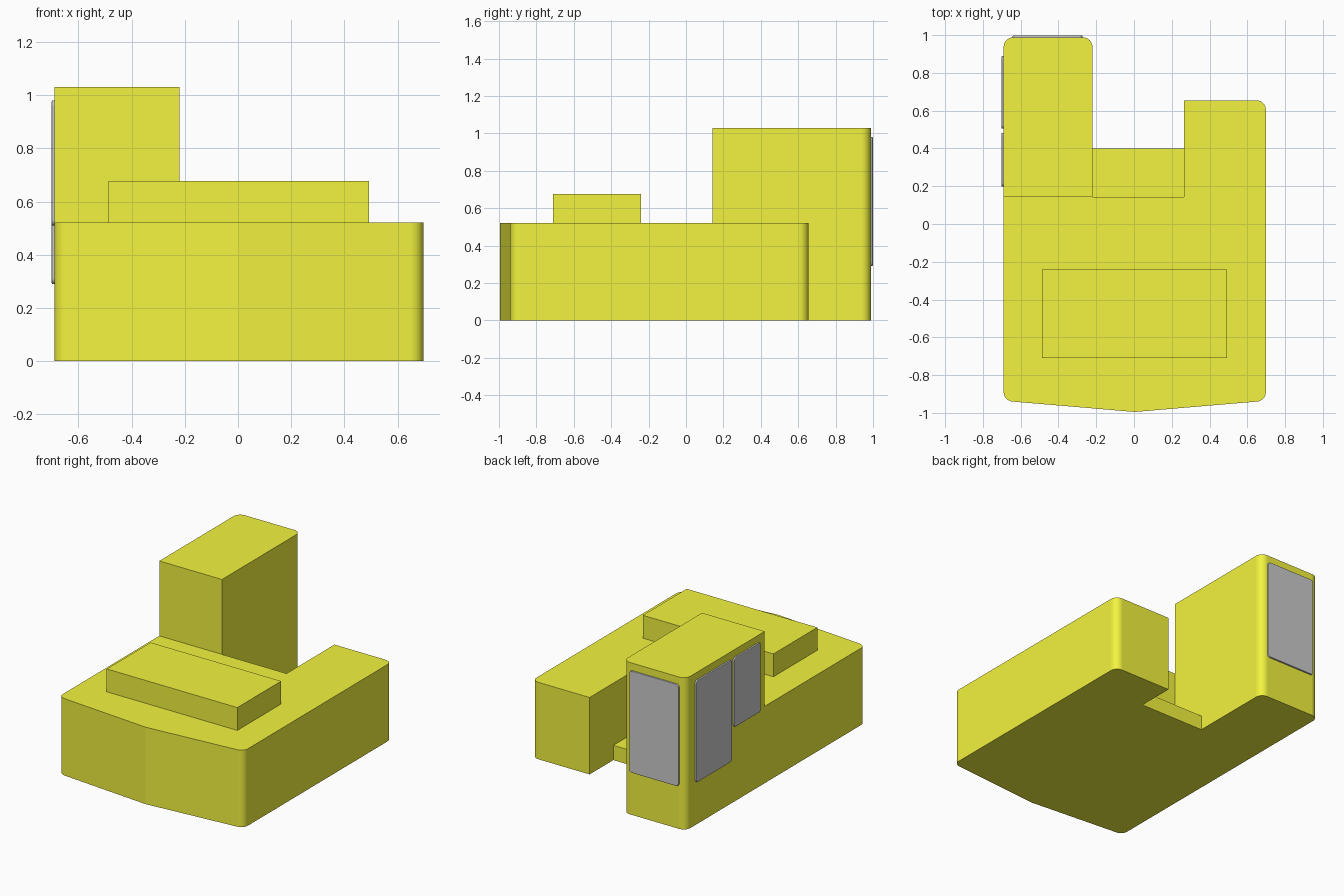
import bpy, bmesh
from math import radians, sin, tan
from mathutils import Vector

if "Cube" in bpy.data.objects:
    bpy.data.objects.remove(bpy.data.objects["Cube"])

yellow = bpy.data.materials.new("yellow_paint")
yellow.diffuse_color = (0.9, 0.9, 0.05, 1)
yellow.use_nodes = True
yellow.node_tree.nodes["Principled BSDF"].inputs["Base Color"].default_value = yellow.diffuse_color


def prism(name, corners, z0, z1, mat=None):
    """Extrude a CCW outline of (x, y, radius) corners; rounded corners shade smooth."""
    pts, arc = [], []          # arc[i]: side i -> i+1 belongs to a rounded corner
    n, steps = len(corners), 8
    for i, (x, y, r) in enumerate(corners):
        p = Vector((x, y))
        if r == 0:
            pts.append(p)
            arc.append(False)
            continue
        u = (Vector(corners[i - 1][:2]) - p).normalized()
        v = (Vector(corners[(i + 1) % n][:2]) - p).normalized()
        half = u.angle(v) / 2
        c = p + (u + v).normalized() * r / sin(half)
        a, b = p + u * r / tan(half) - c, p + v * r / tan(half) - c
        for k in range(steps + 1):
            pts.append(c + a.slerp(b, k / steps).normalized() * r)
            arc.append(k < steps)
    bm = bmesh.new()
    low = [bm.verts.new((p.x, p.y, z0)) for p in pts]
    top = [bm.verts.new((p.x, p.y, z1)) for p in pts]
    bm.faces.new(low[::-1])
    bm.faces.new(top)
    for i in range(len(pts)):
        j = (i + 1) % len(pts)
        bm.faces.new((low[i], low[j], top[j], top[i])).smooth = arc[i]
    mesh = bpy.data.meshes.new(name)
    bm.to_mesh(mesh)
    bm.free()
    obj = bpy.data.objects.new(name, mesh)
    bpy.context.collection.objects.link(obj)
    if mat:
        mesh.materials.append(mat)
    return obj


def rect(x0, x1, y0, y1, front=0, back=0):
    return [(x0, y0, front), (x1, y0, front), (x1, y1, back), (x0, y1, back)]


def window(name, width, height, location, turn):
    """Thin upright pane with rounded corners and softened rim."""
    w, h = width / 2, height / 2
    obj = prism(name, rect(-w, w, -h, h, 0.02, 0.02), -0.004, 0.011)
    obj.location = location
    obj.rotation_euler = (radians(90), 0, radians(turn))
    bev = obj.modifiers.new("rim", 'BEVEL')
    bev.width, bev.segments = 0.004, 2
    bev.limit_method, bev.angle_limit = 'ANGLE', radians(40)


L, R, RAD = -0.69, 0.698, 0.05

# Main body with pointed front and a rear arm on the right
prism("body", [(L, -0.936, RAD), (0.004, -0.995, 0), (R, -0.936, RAD),
               (R, 0.655, RAD), (0.265, 0.655, 0), (0.265, 0.142, 0),
               (L, 0.142, 0)], 0, 0.522, yellow)

# Tall cab at the rear left
prism("cab", rect(L, -0.22, 0.142, 0.988, 0, RAD), 0, 1.03, yellow)

# Low step in the gap between cab and arm
prism("step", rect(-0.22, 0.265, 0.142, 0.40), 0, 0.10, yellow)

# Raised block on the front deck
prism("deck_block", rect(-0.488, 0.492, -0.71, -0.24), 0.522, 0.677, yellow)

# Cab windows: rear, and two on the left side
window("rear_window", 0.37, 0.69, (-0.457, 0.988, 0.635), 180)
window("side_window_large", 0.385, 0.69, (L, 0.697, 0.635), -90)
window("side_window_small", 0.285, 0.47, (L, 0.34, 0.745), -90)
